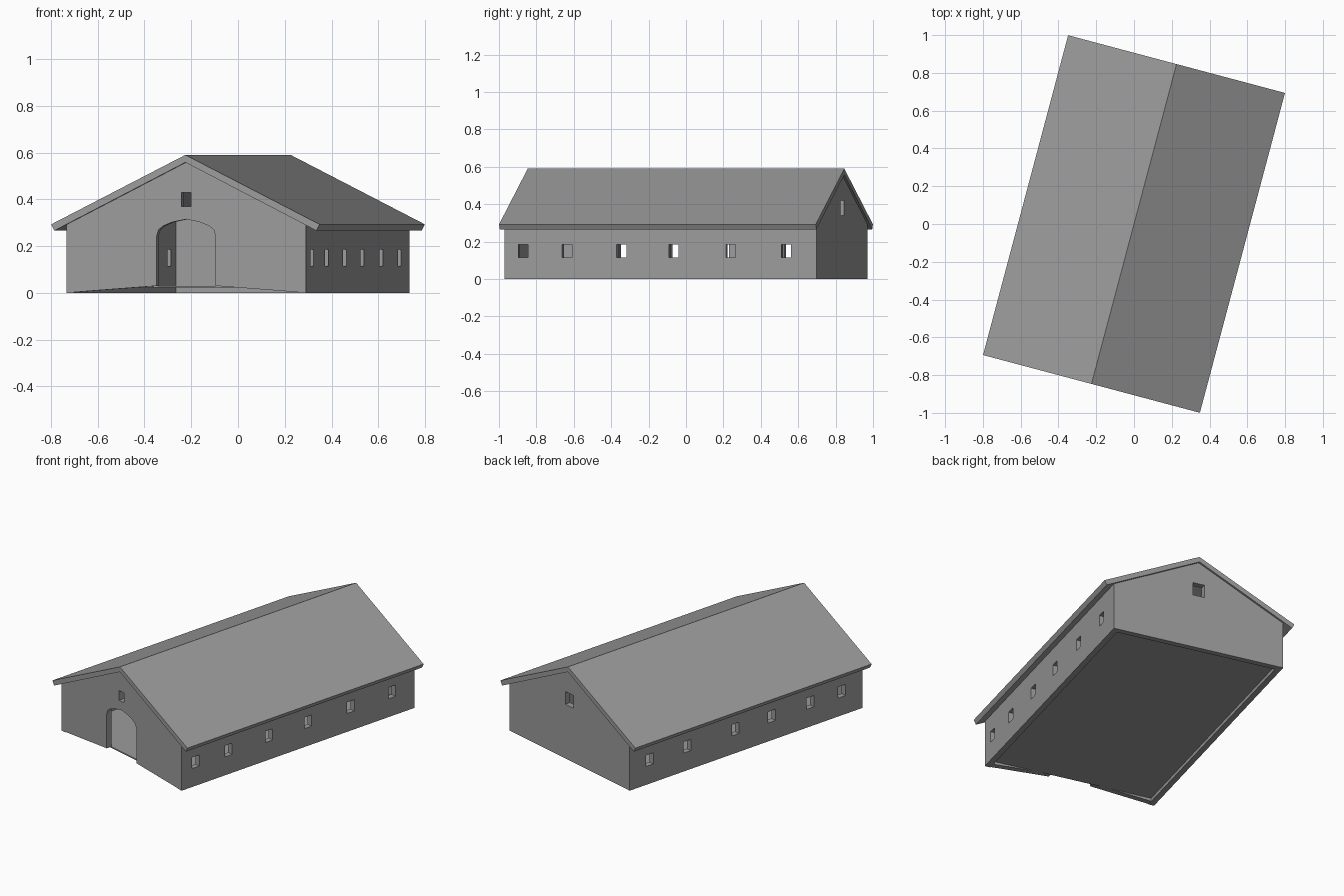
import bpy
import bmesh
import math

if "Cube" in bpy.data.objects:
    bpy.data.objects.remove(bpy.data.objects["Cube"], do_unlink=True)

TURN = math.radians(-14.9)          # the barn stands at an angle
WALL_X, WALL_Y, THICK = 0.53, 0.864, 0.035
ROOF_X, ROOF_Y = 0.594, 0.876
FLOOR = 0.03

grey = bpy.data.materials.new("plain grey")
grey.use_nodes = True
colour = (0.33, 0.33, 0.33, 1)
grey.diffuse_color = colour
grey.node_tree.nodes["Principled BSDF"].inputs["Base Color"].default_value = colour


def prism(name, profile, y0, y1):
    """Extrude an (x, z) outline from y0 to y1."""
    bm = bmesh.new()
    face = bm.faces.new([bm.verts.new((x, y0, z)) for x, z in profile])
    out = bmesh.ops.extrude_face_region(bm, geom=[face])["geom"]
    verts = [v for v in out if isinstance(v, bmesh.types.BMVert)]
    bmesh.ops.translate(bm, verts=verts, vec=(0, y1 - y0, 0))
    bmesh.ops.recalc_face_normals(bm, faces=bm.faces)
    mesh = bpy.data.meshes.new(name)
    bm.to_mesh(mesh)
    bm.free()
    mesh.materials.append(grey)
    obj = bpy.data.objects.new(name, mesh)
    obj.rotation_euler.z = TURN
    bpy.context.collection.objects.link(obj)
    return obj


def box(name, x0, x1, y0, y1, z0, z1):
    return prism(name, [(x0, z0), (x1, z0), (x1, z1), (x0, z1)], y0, y1)


def mirrored(half):
    """Complete a right-hand outline with its left-hand mirror."""
    return half + [(-x, z) for x, z in reversed(half) if x > 0]


def cut(target, cutters):
    for cutter in cutters:
        cutter.hide_render = True
        mod = target.modifiers.new("cut", "BOOLEAN")
        mod.operation = "DIFFERENCE"
        mod.solver = "EXACT"
        mod.object = cutter
    graph = bpy.context.evaluated_depsgraph_get()
    mesh = bpy.data.meshes.new_from_object(target.evaluated_get(graph))
    target.modifiers.clear()
    target.data = mesh
    for cutter in cutters:
        bpy.data.objects.remove(cutter, do_unlink=True)


# Walls: gabled block hollowed out from top to bottom
walls = prism("walls", mirrored([(WALL_X, 0), (WALL_X, 0.292), (0, 0.56)]), -WALL_Y, WALL_Y)
in_x, in_y = WALL_X - THICK, WALL_Y - THICK
cutters = [box("hollow", -in_x, in_x, -in_y, in_y, -0.2, 1)]

# Arched doorway and the rising foot of the front wall
arch = [(0.13, -0.2), (0.13, 0.245), (0.122, 0.27), (0.1, 0.287), (0.06, 0.303), (0, 0.315)]
cutters.append(prism("doorway", mirrored(arch), -1, -0.8))
foot = [(in_x, -0.1), (in_x, 0.003), (0.13, FLOOR)]
cutters.append(prism("foot", mirrored(foot), -1, -0.8))

# Gable windows
cutters.append(box("front_window", -0.021, 0.021, -1, -0.8, 0.37, 0.43))
cutters.append(box("back_window", -0.036, 0.036, 0.8, 1, 0.34, 0.42))

# Side windows
sides = {1: (-0.76, -0.517, -0.216, 0.073, 0.389, 0.695),
         -1: (-0.709, -0.475, -0.19, 0.08, 0.438, 0.715)}
for side, places in sides.items():
    for y in places:
        x0, x1 = sorted((side * 0.45, side * 0.6))
        cutters.append(box("side_window", x0, x1, y - 0.027, y + 0.027, 0.115, 0.185))
cut(walls, cutters)

# Floor
box("floor", -in_x, in_x, -in_y, in_y, FLOOR - 0.008, FLOOR)

# Roof: one bent slab with square-cut eaves
roof = [(0, 0.59), (ROOF_X, 0.293), (ROOF_X - 0.014, 0.266), (0, 0.558)]
outline = roof + [(-x, z) for x, z in roof[2:0:-1]]
prism("roof", outline, -ROOF_Y, ROOF_Y)
